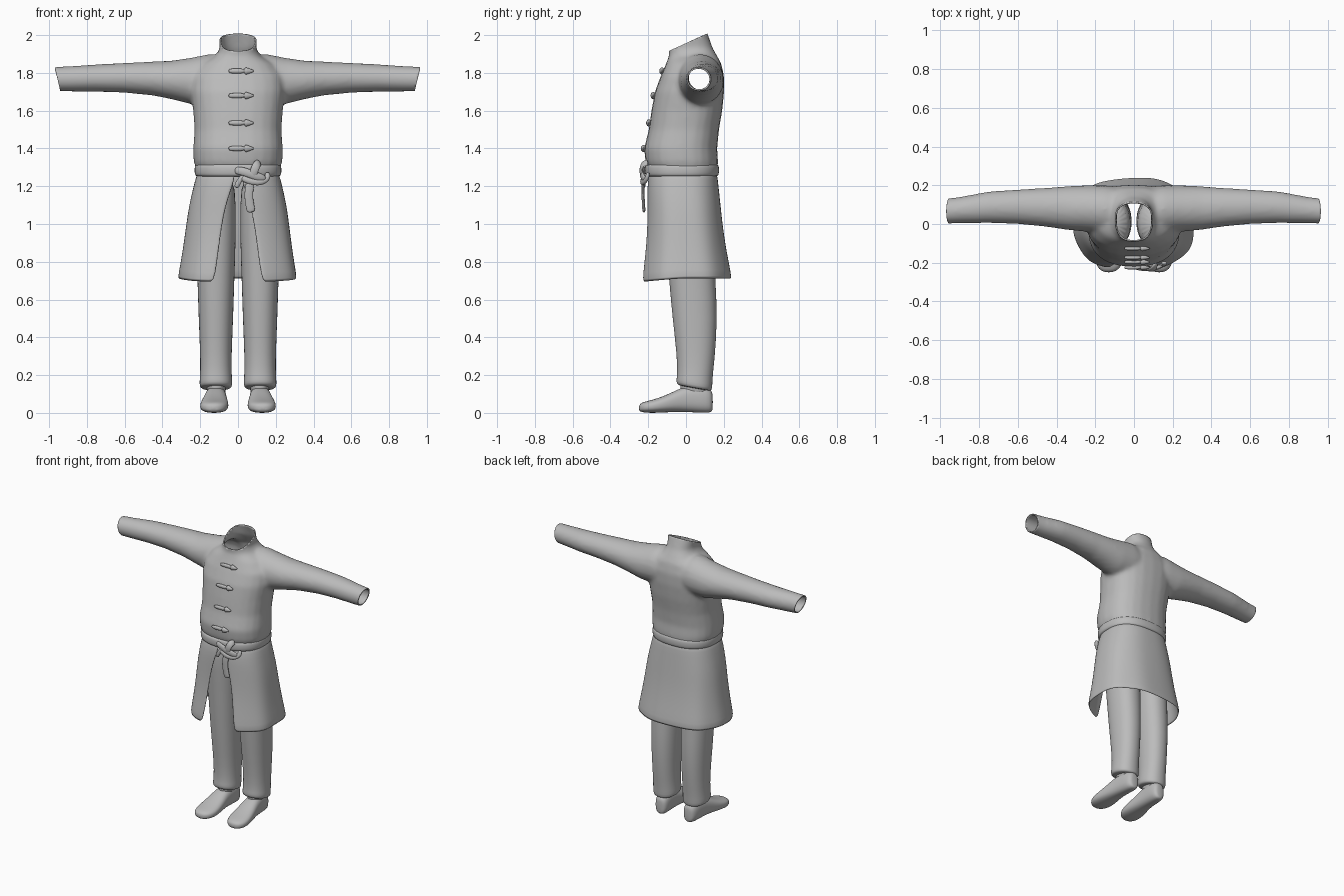
import bpy, bmesh, math
from mathutils import Vector, Matrix
from mathutils.bvhtree import BVHTree

cube = bpy.data.objects.get("Cube")
if cube:
    bpy.data.objects.remove(cube)

cloth = bpy.data.materials.new("grey cloth")
cloth.use_nodes = True
GREY = (0.5, 0.5, 0.5, 1)
cloth.diffuse_color = GREY
cloth.node_tree.nodes["Principled BSDF"].inputs["Base Color"].default_value = GREY


def finish(name, bm, subsurf=0, thick=0):
    """Turn a bmesh into a smooth shaded object."""
    bmesh.ops.recalc_face_normals(bm, faces=bm.faces)
    for f in bm.faces:
        f.smooth = True
    mesh = bpy.data.meshes.new(name)
    bm.to_mesh(mesh)
    bm.free()
    mesh.materials.append(cloth)
    ob = bpy.data.objects.new(name, mesh)
    bpy.context.collection.objects.link(ob)
    if thick:
        m = ob.modifiers.new("thickness", 'SOLIDIFY')
        m.thickness, m.offset = thick, -1
    if subsurf:
        m = ob.modifiers.new("smooth", 'SUBSURF')
        m.levels = m.render_levels = subsurf
    return ob


def spow(v, e):
    return math.copysign(abs(v) ** e, v)


def loft(bm, axis, rings, power=2.2, sides=24, caps=True):
    """Rings are (station, u low, u high, v low, v high) across one axis."""
    rows = []
    for s, u0, u1, v0, v1 in rings:
        row = []
        for i in range(sides):
            a = math.tau * i / sides
            co = [(u0 + u1) / 2 + (u1 - u0) / 2 * spow(math.cos(a), 2 / power),
                  (v0 + v1) / 2 + (v1 - v0) / 2 * spow(math.sin(a), 2 / power)]
            co.insert(axis, s)
            row.append(bm.verts.new(co))
        rows.append(row)
    for a, b in zip(rows, rows[1:]):
        for i in range(sides):
            j = (i + 1) % sides
            bm.faces.new((a[i], a[j], b[j], b[i]))
    if caps:
        bm.faces.new(rows[0])
        bm.faces.new(rows[-1])


def strap(name, points, width, depth):
    """Soft flattened band along a path lying in front of the belt."""
    bm = bmesh.new()
    pts = [Vector(p) for p in points]
    rows = []
    for k, p in enumerate(pts):
        t = (pts[min(k + 1, len(pts) - 1)] - pts[max(k - 1, 0)]).normalized()
        side = t.cross(Vector((0, 1, 0))).normalized()
        out = side.cross(t)
        rows.append([bm.verts.new(p + side * math.cos(a) * width + out * math.sin(a) * depth)
                     for a in [math.tau * i / 8 for i in range(8)]])
    for a, b in zip(rows, rows[1:]):
        for i in range(8):
            bm.faces.new((a[i], a[i - 1], b[i - 1], b[i]))
    bm.faces.new(rows[0])
    bm.faces.new(rows[-1])
    return finish(name, bm, 2)


# Coat body and sleeves, fused into one garment and cut open at collar and cuffs
bm = bmesh.new()
torso = [(1.27, .215, -.19, .165), (1.33, .235, -.215, .17), (1.40, .237, -.222, .165),
         (1.50, .23, -.197, .175), (1.60, .237, -.183, .192), (1.70, .25, -.165, .202),
         (1.78, .245, -.135, .202), (1.85, .19, -.105, .187), (1.89, .12, -.09, .165),
         (1.93, .095, -.093, .142), (2.05, .112, -.12, .10)]
loft(bm, 2, [(z, -w, w, f, b) for z, w, f, b in torso], 2.4)
sleeve = [(.05, -.04, .19, 1.63, 1.89), (.15, -.05, .2, 1.63, 1.9), (.25, -.04, .2, 1.635, 1.88),
          (.35, -.03, .195, 1.66, 1.865), (.45, -.015, .187, 1.68, 1.86), (.6, 0, .178, 1.695, 1.853),
          (.75, .005, .168, 1.7, 1.845), (.9, .003, .14, 1.702, 1.835), (1.0, 0, .128, 1.705, 1.83)]
for sx in (1, -1):
    loft(bm, 0, [(sx * r[0],) + r[1:] for r in sleeve], 2)
raw = finish("coat_raw", bm)
rm = raw.modifiers.new("fuse", 'REMESH')
rm.mode, rm.voxel_size = 'VOXEL', 0.013
sm = raw.modifiers.new("relax", 'SMOOTH')
sm.factor, sm.iterations = 0.5, 7
bm = bmesh.new()
bm.from_object(raw, bpy.context.evaluated_depsgraph_get())
bpy.data.objects.remove(raw)
cuts = [((0, 0, 1.957), (0, -.09, .2)), ((.95, 0, 1.765), (.13, 0, -.03)),
        ((-.955, 0, 1.765), (-.13, 0, -.03)), ((0, 0, 1.28), (0, 0, -1))]
for co, no in cuts:
    bmesh.ops.bisect_plane(bm, geom=bm.verts[:] + bm.edges[:] + bm.faces[:],
                           plane_co=co, plane_no=Vector(no).normalized(), clear_outer=True)
surface = BVHTree.FromBMesh(bm)
finish("coat_body", bm, thick=.008)

# Coat skirt, one sheet from the left front edge round the back to the right
bm = bmesh.new()
skirt = [(1.27, .217, -.195, .165, .01), (1.2, .235, -.207, .172, .03), (1.1, .258, -.208, .183, .065),
         (1.0, .272, -.21, .193, .085), (.9, .285, -.217, .207, .1), (.8, .3, -.23, .225, .113),
         (.71, .317, -.243, .243, .13)]
COLS = 56
rows = []
for k, (z, w, f, b, gap) in enumerate(skirt):
    e = 2 / 2.5
    a0 = math.asin((gap / w) ** (1 / e))
    row = []
    for i in range(COLS + 1):
        a = a0 + (math.tau - 2 * a0) * i / COLS
        wave = 1 + .012 * k / 6 * math.sin(7 * a)
        x = w * spow(math.sin(a), e) * wave
        y = (f + b) / 2 - (b - f) / 2 * spow(math.cos(a), e) * wave
        drop = .02 * math.cos(a) * (k / 6) ** 3
        row.append(bm.verts.new((x, y, z - max(drop, 0))))
    rows.append(row)
for a, b in zip(rows, rows[1:]):
    for i in range(COLS):
        bm.faces.new((a[i], a[i + 1], b[i + 1], b[i]))
finish("coat_skirt", bm, 1, .012)

# Belt
bm = bmesh.new()
band = [(1.25, -.02), (1.252, .006), (1.262, .012), (1.285, .014), (1.307, .012), (1.316, .006), (1.318, -.02)]
loft(bm, 2, [(z, -.217 - o, .217 + o, -.205 - o, .162 + o) for z, o in band], 2.4, 40, False)
finish("belt", bm, 1)

# Belt knot with its loops and hanging tail
strap("knot_wrap", [(-.02, -.215, 1.285), (.03, -.232, 1.28), (.09, -.235, 1.255), (.15, -.215, 1.235)], .024, .012)
strap("knot_loop", [(.01, -.22, 1.25), (.06, -.235, 1.225), (.12, -.228, 1.215), (.16, -.205, 1.24),
                    (.155, -.2, 1.275)], .018, .012)
strap("knot_tuck", [(.115, -.2, 1.325), (.1, -.232, 1.32), (.085, -.24, 1.28), (.07, -.225, 1.23)], .024, .011)
strap("belt_tail", [(.075, -.222, 1.25), (.06, -.23, 1.2), (.055, -.227, 1.14), (.065, -.224, 1.09),
                    (.07, -.222, 1.06)], .025, .009)
strap("short_tail", [(.03, -.225, 1.26), (.0, -.226, 1.22), (-.01, -.222, 1.19)], .015, .01)

# Toggle fastenings down the chest
def toggle(name, z, y):
    bm = bmesh.new()
    parts = [(-.05, .006), (-.043, .014), (.025, .014), (.03, .009), (.034, .009),
             (.038, .02), (.045, .02), (.07, .01), (.084, .004)]
    loft(bm, 0, [(x, y - r * .75, y + r * .75, z - r, z + r) for x, r in parts], 2, 12)
    finish(name, bm, 1)


for n, z in enumerate((1.81, 1.68, 1.535, 1.40, 1.215)):
    hit = surface.ray_cast(Vector((.015, -1, z)), Vector((0, 1, 0)))[0]
    if hit:
        toggle(f"toggle_{n + 1}", z, hit.y - .006)

# Trousers and shoes
leg = [(1.27, .1, -.13, .13), (1.1, .105, -.125, .135), (.95, .107, -.11, .145), (.7, .098, -.09, .157),
       (.5, .092, -.072, .167), (.3, .083, -.048, .154), (.2, .084, -.047, .142),
       (.16, .088, -.052, .14), (.135, .085, -.05, .137), (.13, .07, -.035, .12)]
shoe = [(-.25, .02, .012, .04), (-.235, .052, .003, .055), (-.2, .072, 0, .064), (-.15, .077, 0, .077),
        (-.08, .068, .004, .105), (-.02, .058, .005, .137), (.05, .053, .002, .15),
        (.11, .05, 0, .14), (.135, .038, .004, .12), (.142, .02, .015, .1)]
for side, sx in (("left", 1), ("right", -1)):
    bm = bmesh.new()
    loft(bm, 2, [(z, sx * .117 - w, sx * .117 + w, f, b) for z, w, f, b in leg], 2.2)
    for v in bm.verts:
        if v.co.z < .18:
            v.co.z -= .18 * (v.co.y - .045)
    finish(side + "_trouser_leg", bm, 1)
    bm = bmesh.new()
    loft(bm, 1, [(y, sx * (.118 - .05 * y) - w, sx * (.118 - .05 * y) + w, lo, hi)
                 for y, w, lo, hi in shoe], 2.5)
    finish(side + "_shoe", bm, 1)
    bm = bmesh.new()
    loft(bm, 2, [(z, sx * .115 - w, sx * .115 + w, -.03, .125) for z, w in ((.08, .05), (.14, .05), (.22, .055))])
    finish(side + "_ankle", bm, 1)
